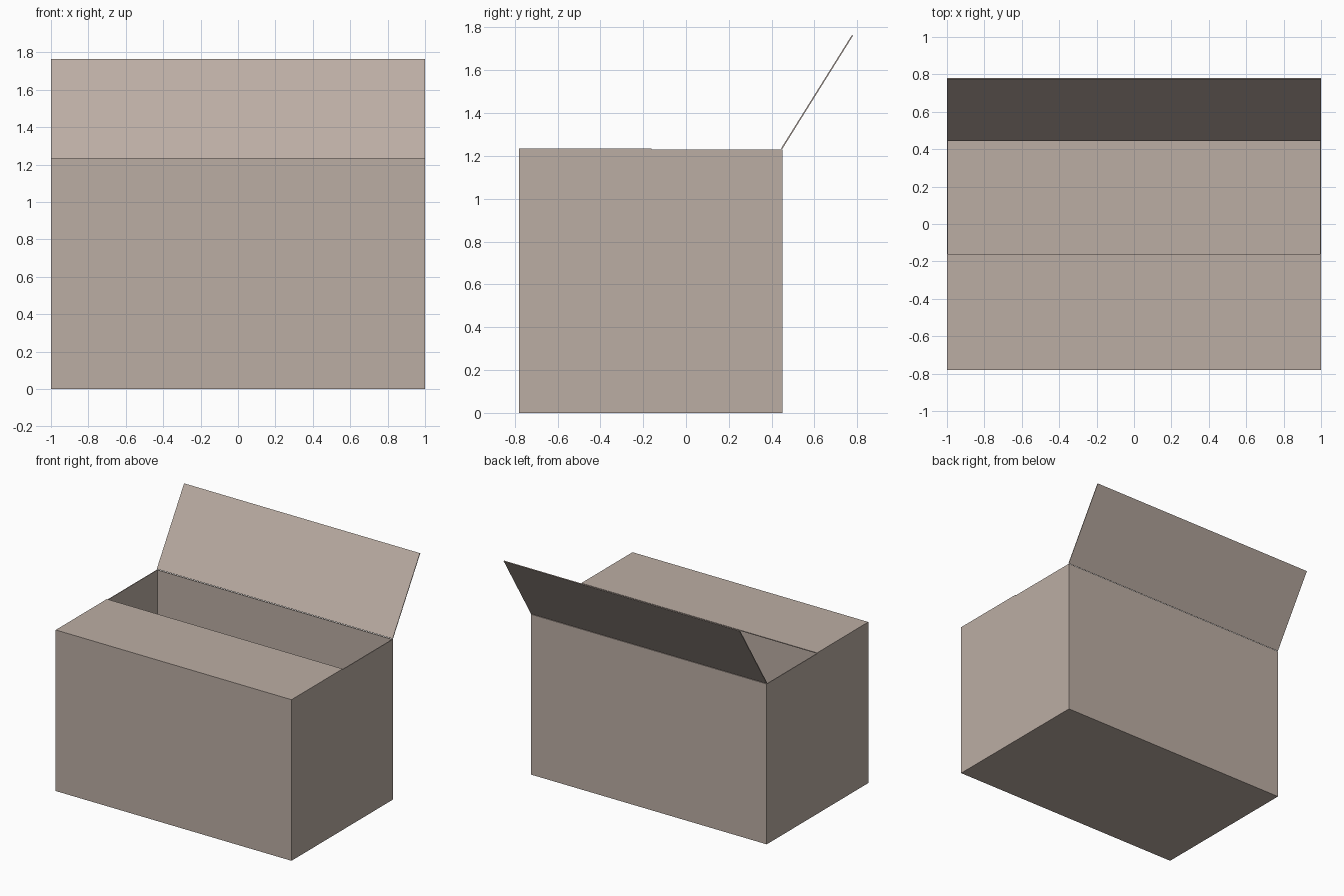
import bpy, bmesh
from mathutils import Vector

if "Cube" in bpy.data.objects:
    bpy.data.objects.remove(bpy.data.objects["Cube"], do_unlink=True)

HALF_WIDTH = 1.0
FRONT, BACK = -0.78, 0.45
HEIGHT = 1.235
THICK = 0.006

card = bpy.data.materials.new("cardboard")
card.use_nodes = True
COLOUR = (0.50, 0.42, 0.37, 1)
card.diffuse_color = COLOUR
bsdf = card.node_tree.nodes["Principled BSDF"]
bsdf.inputs["Base Color"].default_value = COLOUR
bsdf.inputs["Roughness"].default_value = 0.9


def add_object(name, bm):
    """Turn a bmesh into a cardboard object."""
    mesh = bpy.data.meshes.new(name)
    bmesh.ops.recalc_face_normals(bm, faces=bm.faces)
    bm.to_mesh(mesh)
    bm.free()
    mesh.materials.append(card)
    obj = bpy.data.objects.new(name, mesh)
    bpy.context.collection.objects.link(obj)
    return obj


def flap(name, hinge, tip):
    """Thin panel as wide as the box, from hinge to tip in the (y, z) plane."""
    a, b = Vector(hinge), Vector(tip)
    along = (b - a).normalized()
    below = Vector((along.y, -along.x)) * THICK
    bm = bmesh.new()
    section = [bm.verts.new((-HALF_WIDTH, p.x, p.y))
               for p in (a, b, b + below, a + below)]
    end = bm.faces.new(section)
    result = bmesh.ops.extrude_face_region(bm, geom=[end], use_keep_orig=True)
    moved = [v for v in result["geom"] if isinstance(v, bmesh.types.BMVert)]
    bmesh.ops.translate(bm, vec=(2 * HALF_WIDTH, 0, 0), verts=moved)
    return add_object(name, bm)


# Open carton: floor and four walls, thickened inwards
bm = bmesh.new()
bmesh.ops.create_cube(bm, size=1)
bmesh.ops.scale(bm, vec=(2 * HALF_WIDTH, BACK - FRONT, HEIGHT - THICK), verts=bm.verts)
bmesh.ops.translate(bm, vec=(0, (FRONT + BACK) / 2, (HEIGHT - THICK) / 2), verts=bm.verts)
lid = [f for f in bm.faces if f.normal.z > 0.9]
bmesh.ops.delete(bm, geom=lid, context="FACES_ONLY")
body = add_object("carton_body", bm)
wall = body.modifiers.new("board_thickness", "SOLIDIFY")
wall.thickness = THICK
wall.offset = -1
wall.use_even_offset = True

# Closed front flap and raised back flap
flap("front_flap", (FRONT, HEIGHT), (-0.16, HEIGHT))
flap("back_flap", (BACK - THICK, HEIGHT), (0.775, 1.765))
